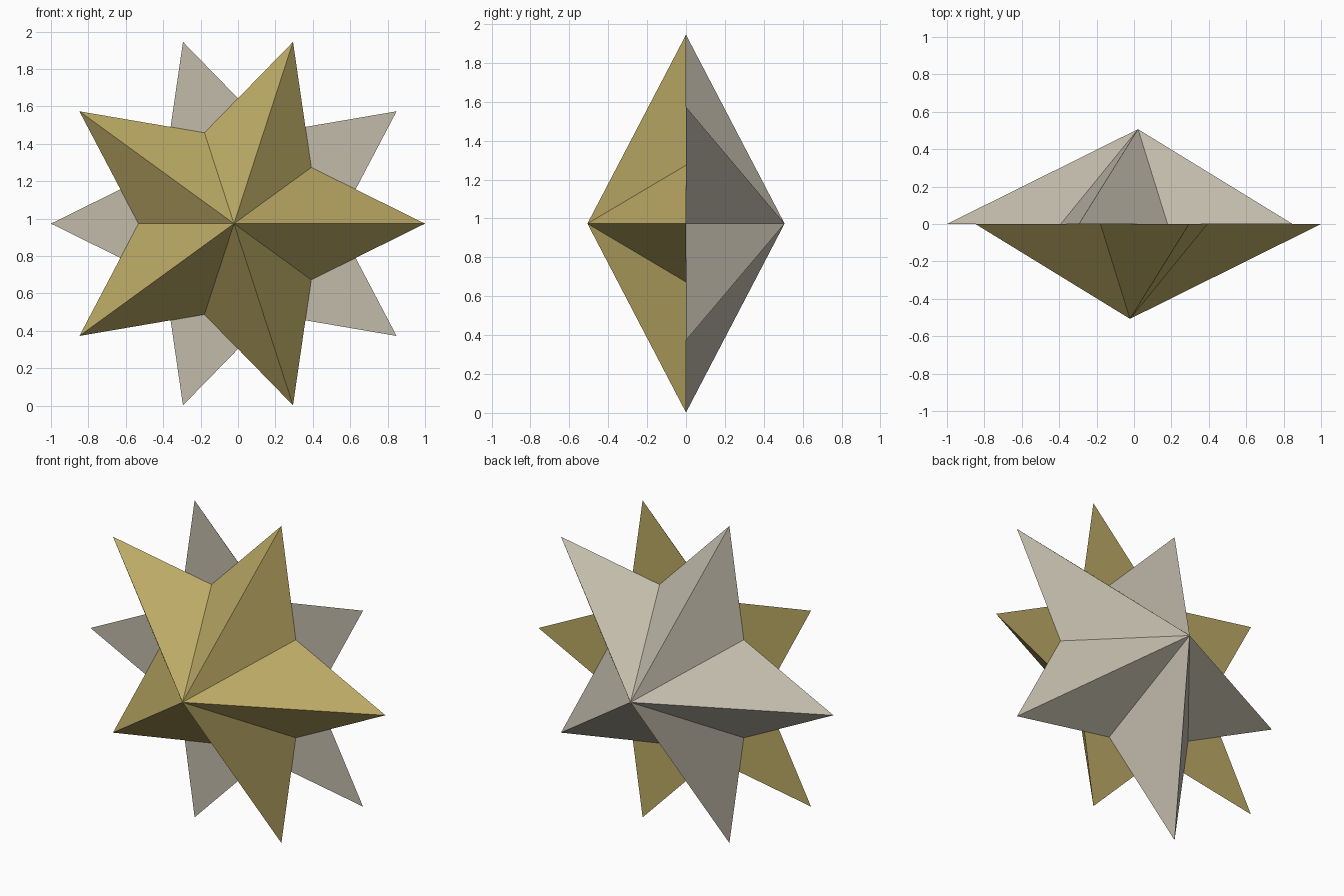
import bpy
import bmesh
from math import cos, sin, pi

if "Cube" in bpy.data.objects:
    bpy.data.objects.remove(bpy.data.objects["Cube"])

R_TIP, R_NOTCH, DEPTH = 1.0215, 0.511, 0.507
OFFSET_X, CENTRE_Z = -0.0215, 0.9735


def star(name, side, color):
    """Five-pointed faceted pyramid; side -1 faces the front, +1 the back."""
    bm = bmesh.new()
    ring = []
    for i in range(10):
        r = R_NOTCH if i % 2 else R_TIP
        a = i * pi / 5
        x = OFFSET_X + r * cos(a)
        ring.append(bm.verts.new((-side * x, 0, CENTRE_Z + r * sin(a))))
    apex = bm.verts.new((-side * OFFSET_X, side * DEPTH, CENTRE_Z))
    # sloping facets and the flat backing
    for i in range(10):
        bm.faces.new((ring[i], ring[(i + 1) % 10], apex))
    bm.faces.new(ring)
    bmesh.ops.recalc_face_normals(bm, faces=bm.faces)
    mesh = bpy.data.meshes.new(name)
    bm.to_mesh(mesh)
    bm.free()
    mat = bpy.data.materials.new(name + "_colour")
    mat.diffuse_color = color
    mat.use_nodes = True
    mat.node_tree.nodes["Principled BSDF"].inputs["Base Color"].default_value = mat.diffuse_color
    mesh.materials.append(mat)
    obj = bpy.data.objects.new(name, mesh)
    bpy.context.collection.objects.link(obj)


# gold star in front, its half-turned grey twin behind
star("front_star", -1, (0.50, 0.40, 0.13, 1))
star("back_star", 1, (0.54, 0.50, 0.41, 1))
